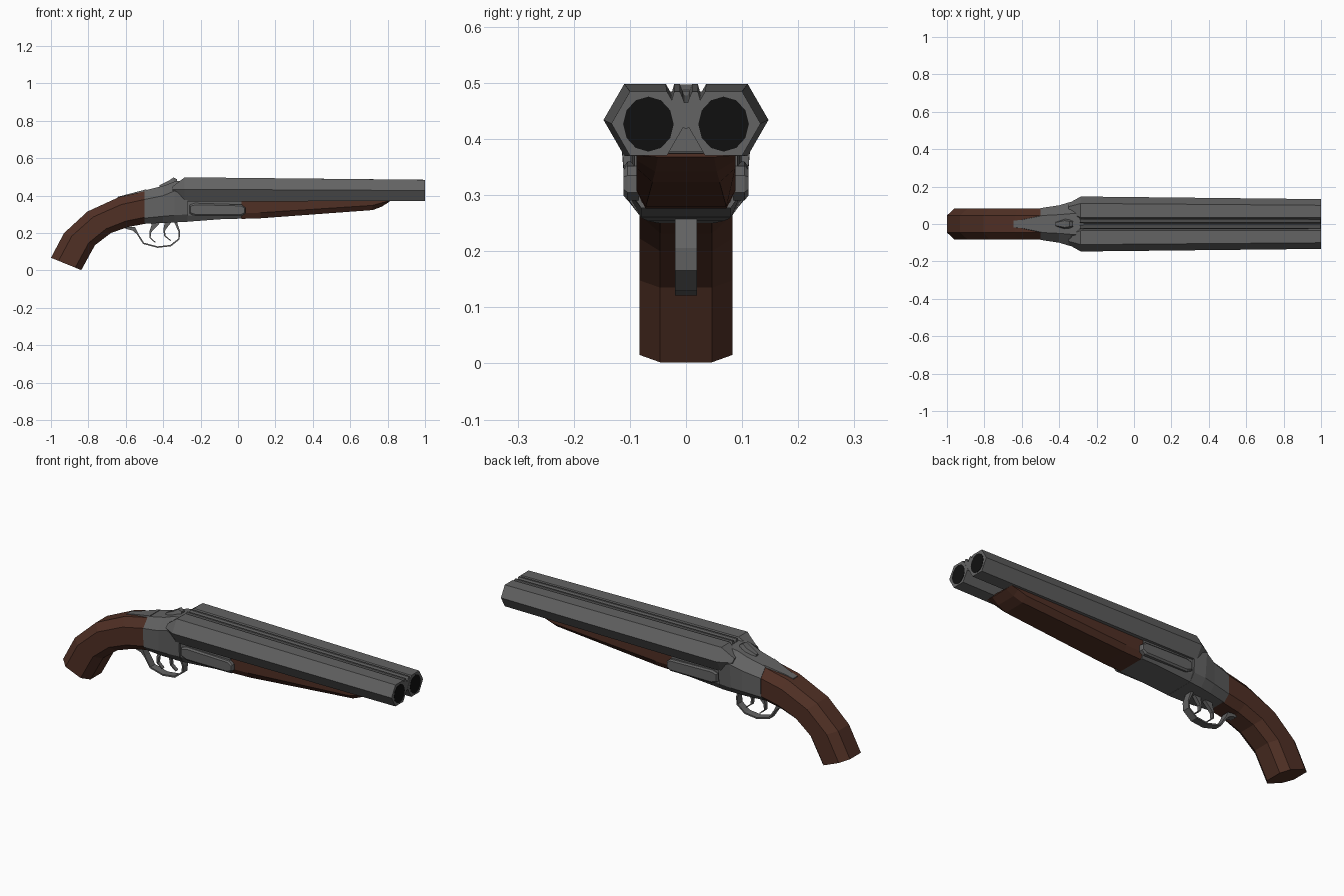
import bpy, bmesh, math
from mathutils import Vector

if "Cube" in bpy.data.objects:
    bpy.data.objects.remove(bpy.data.objects["Cube"])


def material(name, col):
    m = bpy.data.materials.new(name)
    m.diffuse_color = (*col, 1)
    m.use_nodes = True
    m.node_tree.nodes["Principled BSDF"].inputs["Base Color"].default_value = m.diffuse_color
    return m


STEEL = material("gunmetal grey", (0.125, 0.125, 0.125))
WOOD = material("dark walnut", (0.08, 0.029, 0.018))
BLACK = material("bore black", (0.005, 0.005, 0.005))


def loft(name, rings, mat):
    """Skin a list of equal-length closed rings and cap both ends."""
    bm = bmesh.new()
    vs = [[bm.verts.new(p) for p in r] for r in rings]
    n = len(vs[0])
    for a, b in zip(vs, vs[1:]):
        for i in range(n):
            j = (i + 1) % n
            bm.faces.new((a[i], a[j], b[j], b[i]))
    bm.faces.new(vs[0])
    bm.faces.new(vs[-1])
    bmesh.ops.recalc_face_normals(bm, faces=bm.faces)
    me = bpy.data.meshes.new(name)
    bm.to_mesh(me)
    bm.free()
    me.materials.append(mat)
    ob = bpy.data.objects.new(name, me)
    bpy.context.collection.objects.link(ob)
    return ob


def disc(x, cy, cz, ry, rz, n):
    return [(x, cy + ry * math.cos(2 * math.pi * i / n), cz + rz * math.sin(2 * math.pi * i / n))
            for i in range(n)]


def mirrored(x, half):
    """Ring at x from a right-half (y, z) profile listed bottom to top."""
    return [(x, y, z) for y, z in half] + [(x, -y, z) for y, z in reversed(half)]


def ribbon(name, path, hw, thick, mat):
    """Flat strap following an (x, z) path; thick is one value per point."""
    pts = [Vector(p) for p in path]
    rings = []
    for i, p in enumerate(pts):
        t = (pts[min(i + 1, len(pts) - 1)] - pts[max(i - 1, 0)]).normalized()
        o = Vector((-t.y, t.x)) * thick[i] / 2
        a, b = p + o, p - o
        rings.append([(a.x, -hw, a.y), (a.x, hw, a.y), (b.x, hw, b.y), (b.x, -hw, b.y)])
    return loft(name, rings, mat)


# Twin hexagonal barrels with pointed breech ends, bores and side bars
for s, side in ((-1, "right"), (1, "left")):
    loft(f"{side}_barrel", [
        disc(-0.35, s * 0.075, 0.432, 0.035, 0.02, 6),
        disc(-0.285, s * 0.073, 0.434, 0.074, 0.074, 6),
        disc(0.999, s * 0.067, 0.4275, 0.066, 0.066, 6)], STEEL)
    loft(f"{side}_bore", [disc(x, s * 0.067, 0.4265, 0.045, 0.049, 12)
                          for x in (0.994, 1.0)], BLACK)
    bar = [(-0.26, 0.305), (-0.26, 0.35), (-0.23, 0.36), (0.02, 0.352), (0.04, 0.335),
           (0.04, 0.305), (0.02, 0.29), (-0.23, 0.29)]
    loft(f"{side}_side_bar", [[(x, s * 0.085, z) for x, z in bar],
                              [(x, s * 0.104, z) for x, z in bar],
                              [(x * 0.97 - 0.003, s * 0.111, 0.325 + (z - 0.325) * 0.75)
                               for x, z in bar]], STEEL)

# Grooved sighting rib
rib = [(0.0, 0.43), (0.027, 0.455), (0.027, 0.477), (0.021, 0.498), (0.011, 0.498),
       (0.006, 0.486), (0.003, 0.478)]
rib_ring = lambda x, dz: [(x, y, z + dz) for y, z in rib] + \
    [(x, -y, z + dz) for y, z in reversed(rib[1:])]
loft("sighting_rib", [rib_ring(-0.29, 0), rib_ring(0.998, -0.013)], STEEL)

# Receiver body and the flat bar beneath the barrels
loft("receiver", [
    mirrored(-0.5, [(0.05, 0.25), (0.084, 0.28), (0.085, 0.38), (0.045, 0.428)]),
    mirrored(-0.4, [(0.068, 0.254), (0.099, 0.29), (0.1, 0.4), (0.05, 0.452)]),
    mirrored(-0.34, [(0.075, 0.257), (0.107, 0.295), (0.118, 0.425), (0.055, 0.475)]),
    mirrored(-0.27, [(0.08, 0.26), (0.108, 0.3), (0.115, 0.4), (0.06, 0.485)])], STEEL)
loft("action_bar", [
    mirrored(-0.28, [(0.08, 0.26), (0.1, 0.295), (0.1, 0.378)]),
    mirrored(-0.08, [(0.08, 0.275), (0.095, 0.295), (0.095, 0.378)]),
    mirrored(0.02, [(0.08, 0.277), (0.092, 0.295), (0.092, 0.375)])], STEEL)

# Top tang running back over the stock
loft("top_tang", [
    mirrored(-0.645, [(0.018, 0.37), (0.018, 0.393)]),
    mirrored(-0.6, [(0.026, 0.38), (0.022, 0.405)]),
    mirrored(-0.49, [(0.055, 0.4), (0.045, 0.434)])], STEEL)

# Opening lever on top
loft("top_lever", [
    mirrored(-0.42, [(0.012, 0.44), (0.008, 0.456)]),
    mirrored(-0.37, [(0.032, 0.45), (0.018, 0.48)]),
    mirrored(-0.345, [(0.028, 0.46), (0.014, 0.497)]),
    mirrored(-0.325, [(0.02, 0.465), (0.01, 0.487)])], STEEL)

# Curved pistol-grip stock: (upper, lower) outline pairs with a chamfered section
outline = [((-1.0, 0.068), (-0.838, 0.002)), ((-0.93, 0.2), (-0.765, 0.135)),
           ((-0.805, 0.315), (-0.68, 0.2)), ((-0.635, 0.393), (-0.59, 0.232)),
           ((-0.495, 0.424), (-0.495, 0.25))]
section = [(0.046, 0.0), (0.083, 0.2), (0.083, 0.75), (0.046, 1.0)]
stock_rings = []
for up, low in outline:
    half = [(low[0] + (up[0] - low[0]) * t, y, low[1] + (up[1] - low[1]) * t) for y, t in section]
    stock_rings.append(half + [(x, -y, z) for x, y, z in reversed(half)])
loft("grip_stock", stock_rings, WOOD)

# Wooden fore-end tapering to the front
loft("fore_end", [mirrored(x, [(w, zb), (0.088, zb + c), (0.088, 0.374)]) for x, w, zb, c in
                  ((0.02, 0.072, 0.276, 0.03), (0.12, 0.072, 0.279, 0.03),
                   (0.72, 0.06, 0.323, 0.025), (0.77, 0.055, 0.342, 0.02),
                   (0.81, 0.05, 0.368, 0.003))], WOOD)

# Trigger guard strap and two triggers
guard = [(-0.6, 0.228), (-0.555, 0.222), (-0.537, 0.195), (-0.505, 0.145), (-0.43, 0.125),
         (-0.36, 0.133), (-0.316, 0.168), (-0.313, 0.205), (-0.335, 0.262)]
ribbon("trigger_guard", guard, 0.02, [0.01, 0.022] + [0.008] * 6 + [0.014], STEEL)
for i, x in enumerate((-0.452, -0.385)):
    path = [(x + 0.01, 0.26), (x, 0.235), (x - 0.017, 0.205), (x - 0.018, 0.175), (x + 0.01, 0.15)]
    path = [(px + 0.015 * i * (0.26 - pz) / 0.11, pz + 0.01 * i) for px, pz in path]
    ribbon(("rear", "front")[i] + "_trigger", path, 0.01, [0.05, 0.025, 0.01, 0.007, 0.005], STEEL)
